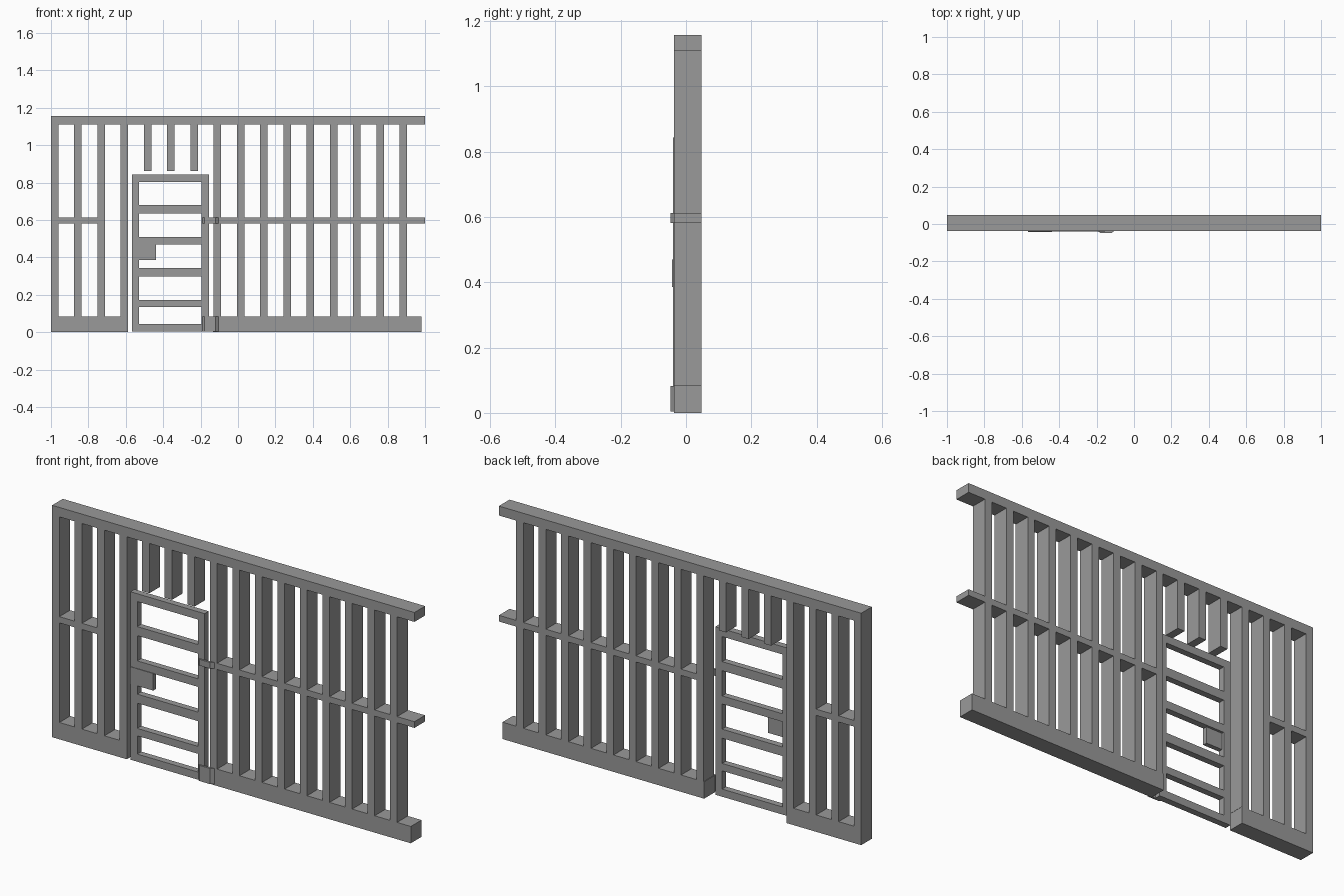
import bpy
import bmesh

cube = bpy.data.objects.get("Cube")
if cube:
    bpy.data.objects.remove(cube, do_unlink=True)

# Single grey metal
metal = bpy.data.materials.new("grey_metal")
metal.use_nodes = True
grey = (0.32, 0.32, 0.32, 1)
metal.diffuse_color = grey
metal.node_tree.nodes["Principled BSDF"].inputs["Base Color"].default_value = grey

FRONT, BACK = -0.037, 0.047
DOOR_FRONT, DOOR_BACK = -0.04, -0.008


def prism(name, outline, z0, z1):
    """Extrude a plan outline (x, y) from z0 up to z1."""
    bm = bmesh.new()
    face = bm.faces.new([bm.verts.new((x, y, z0)) for x, y in outline])
    top = bmesh.ops.extrude_face_region(bm, geom=[face])["geom"]
    verts = [v for v in top if isinstance(v, bmesh.types.BMVert)]
    bmesh.ops.translate(bm, verts=verts, vec=(0, 0, z1 - z0))
    bmesh.ops.recalc_face_normals(bm, faces=bm.faces)
    mesh = bpy.data.meshes.new(name)
    bm.to_mesh(mesh)
    bm.free()
    mesh.materials.append(metal)
    obj = bpy.data.objects.new(name, mesh)
    bpy.context.collection.objects.link(obj)
    return obj


def box(name, x0, x1, z0, z1, y0=FRONT, y1=BACK):
    return prism(name, [(x0, y0), (x1, y0), (x1, y1), (x0, y1)], z0, z1)


# Horizontal beams, interrupted by the doorway
BASE_TOP, BEAM_BOTTOM, TOP = 0.084, 1.11, 1.157
WIDTH, STEP = 0.04, 0.1243
box("top_beam", -1, 1, BEAM_BOTTOM, TOP)
box("base_beam_right", -1, -0.588, 0, BASE_TOP)
box("base_beam_left", -0.133, 0.98, 0, BASE_TOP)

# Upright bars: three are cut short above the door
starts = [-1 + STEP * i for i in range(16)]
for i, x in enumerate(starts):
    short = 4 <= i <= 6
    name = "short_bar" if short else "upright_bar"
    box(name, x, x + WIDTH, 0.862 if short else BASE_TOP, BEAM_BOTTOM)

# Middle rail sections between neighbouring bars, plus the free end
for i, x in enumerate(starts):
    if i in (0, 1) or i >= 7:
        end = starts[i + 1] if i < 15 else 1
        box("middle_rail", x + WIDTH, end, 0.581, 0.612)

# Door frame stiles and rungs
DOOR_L, DOOR_R, STILE = -0.566, -0.156, 0.038
for name, x in (("door_lock_stile", DOOR_L), ("door_hinge_stile", DOOR_R - STILE)):
    box(name, x, x + STILE, 0.005, 0.843, DOOR_FRONT, DOOR_BACK)
rungs = [(0.005, 0.043), (0.134, 0.171), (0.297, 0.342),
         (0.468, 0.508), (0.634, 0.679), (0.804, 0.843)]
for z0, z1 in rungs:
    box("door_rung", DOOR_L + STILE, DOOR_R - STILE, z0, z1, DOOR_FRONT, DOOR_BACK)

# Lock plate
box("lock_plate", DOOR_L, -0.438, 0.385, 0.47, -0.043, -0.02)

# Hinges with chamfered ends, bridging door and post
hinge = [(-0.195, FRONT), (-0.18, -0.048), (-0.12, -0.048), (-0.105, FRONT)]
for z0, z1 in ((0.005, 0.083), (0.581, 0.612)):
    prism("hinge", hinge, z0, z1)
